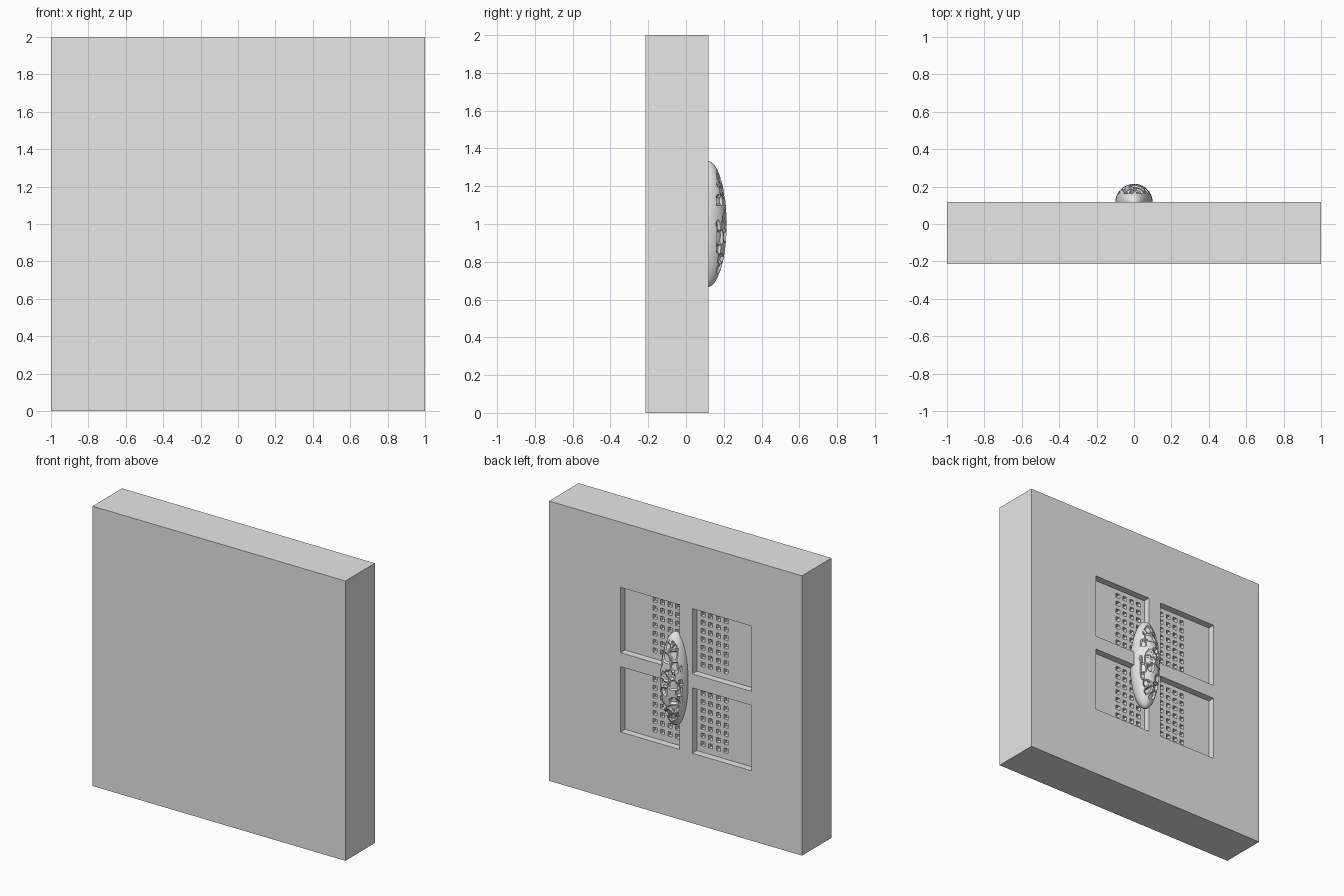
import bpy
import bmesh
import math
import random
from mathutils import Matrix, Vector

random.seed(4)

cube = bpy.data.objects.get("Cube")
if cube:
    bpy.data.objects.remove(cube, do_unlink=True)

GREY = (0.8, 0.8, 0.8, 1.0)
stone = bpy.data.materials.new("plain grey")
stone.use_nodes = True
stone.diffuse_color = GREY
stone.node_tree.nodes["Principled BSDF"].inputs["Base Color"].default_value = GREY

BACK = 0.118          # rear surface of the slab
FLOOR = BACK - 0.05   # floor of the recesses


def add_box(bm, low, high):
    low, high = Vector(low), Vector(high)
    size = Matrix.Diagonal(high - low).to_4x4()
    bmesh.ops.create_cube(bm, size=1, matrix=Matrix.Translation((low + high) / 2) @ size)


def finish(name, bm):
    mesh = bpy.data.meshes.new(name)
    bm.to_mesh(mesh)
    bm.free()
    mesh.materials.append(stone)
    obj = bpy.data.objects.new(name, mesh)
    bpy.context.collection.objects.link(obj)
    return obj


def activate(obj):
    bpy.ops.object.select_all(action="DESELECT")
    obj.select_set(True)
    bpy.context.view_layer.objects.active = obj


def cut(target, cutter):
    mod = target.modifiers.new("cut", "BOOLEAN")
    mod.operation = "DIFFERENCE"
    mod.solver = "EXACT"
    mod.object = cutter
    activate(target)
    bpy.ops.object.modifier_apply(modifier=mod.name)
    bpy.data.objects.remove(cutter, do_unlink=True)


# Slab
bm = bmesh.new()
add_box(bm, (-1, -0.215, 0), (1, BACK, 2))
slab = finish("wall_slab", bm)

# Four square recesses, and the rows of small square holes in their floors
SIDE = 1.4 / 3
HOLE = 0.016
STEP = 0.06
recesses, holes = bmesh.new(), bmesh.new()
for right_edge, first_hole in ((-0.033, 0.198), (-0.6, -0.183)):
    for bottom in (0.5, 1.067):
        add_box(recesses, (right_edge, FLOOR, bottom),
                (right_edge + SIDE, BACK + 0.1, bottom + SIDE))
        for col in range(4):
            for row in range(7):
                x = first_hole - col * STEP
                z = bottom + 0.42 - row * STEP
                add_box(holes, (x - HOLE, FLOOR - 0.03, z - HOLE),
                        (x + HOLE, FLOOR + 0.02, z + HOLE))
cut(slab, finish("recess_cutter", recesses))
cut(slab, finish("hole_cutter", holes))

# Carved oval boss: irregular sunken cells parted by ridges
RADII = Vector((0.1, 0.1, 0.333))
cells = []
for row in range(11):
    for col in range(4):
        height = -0.3 + row * 0.06 + random.uniform(-0.02, 0.02)
        across = -0.09 + col * 0.06 + random.uniform(-0.02, 0.02)
        cells.append((across, height, random.choice((0, 0.008, 0.014, 0.018))))

bm = bmesh.new()
bmesh.ops.create_uvsphere(bm, u_segments=96, v_segments=96, radius=1)
for vert in bm.verts:
    unit = vert.co.copy()
    point = Vector(a * b for a, b in zip(unit, RADII))
    if unit.y > 0.5:
        near = sorted((math.hypot(point.x - cx, point.z - cz), depth)
                      for cx, cz, depth in cells)
        if near[1][0] - near[0][0] > 0.012:
            normal = Vector(a / b for a, b in zip(unit, RADII)).normalized()
            point -= normal * near[0][1]
    vert.co = point + Vector((0, BACK - 0.003, 1))
boss = finish("carved_boss", bm)
activate(boss)
bpy.ops.object.shade_smooth_by_angle(angle=math.radians(30))
